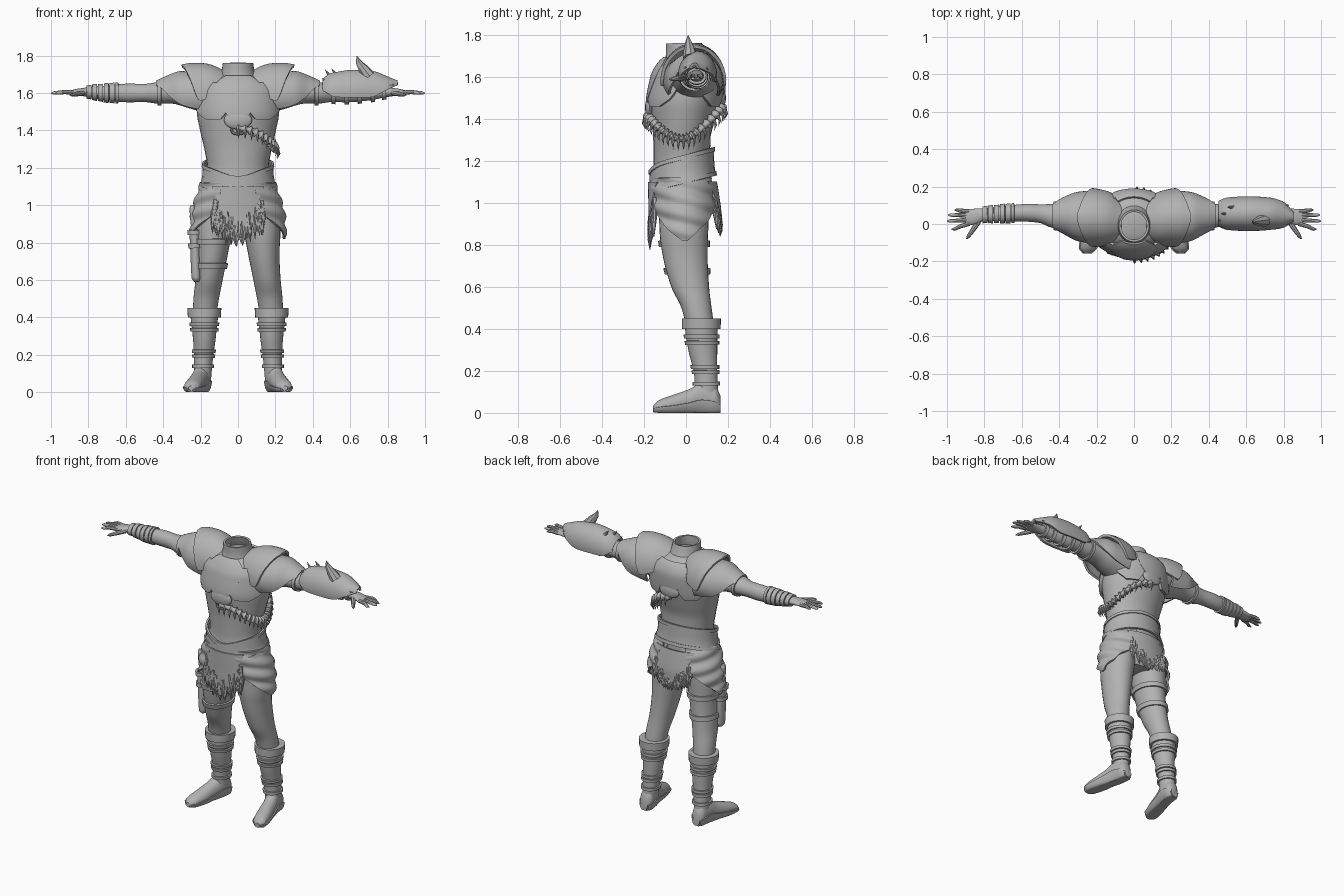
import bpy, bmesh, math, random
from math import sin, cos, radians, pi
from mathutils import Vector

random.seed(4)
if "Cube" in bpy.data.objects:
    bpy.data.objects.remove(bpy.data.objects["Cube"])

grey = bpy.data.materials.new("plain_grey")
grey.use_nodes = True
grey.diffuse_color = (0.45, 0.45, 0.45, 1)
grey.node_tree.nodes["Principled BSDF"].inputs["Base Color"].default_value = (0.45, 0.45, 0.45, 1)


def blend(rows, t):
    """Monotone smooth interpolation of rows whose first value is t."""
    rows = sorted(rows)
    i = max(k for k in range(len(rows) - 1) if k == 0 or rows[k][0] <= t)
    h = rows[i + 1][0] - rows[i][0]
    s = min(1, max(0, (t - rows[i][0]) / h))

    def slope(k, c):
        d = [(rows[j + 1][c] - rows[j][c]) / (rows[j + 1][0] - rows[j][0])
             for j in (k - 1, k) if 0 <= j < len(rows) - 1]
        if len(d) == 1:
            return d[0]
        return 0 if d[0] * d[1] <= 0 else 2 * d[0] * d[1] / (d[0] + d[1])

    return [rows[i][c] * (1 + 2 * s) * (1 - s) ** 2 + rows[i + 1][c] * s * s * (3 - 2 * s)
            + h * s * (1 - s) * (slope(i, c) * (1 - s) - slope(i + 1, c) * s)
            for c in range(1, len(rows[0]))]


def surface(axis, rings):
    """Elliptical tube along an axis; each ring is (t, centre, centre, radius, radius)."""
    def point(t, a, o=0):
        c1, c2, r1, r2 = blend(rings, t)
        u, v = c1 + (r1 + o) * cos(a), c2 + (r2 + o) * sin(a)
        x, y, z = {"x": (t, u, v), "y": (u, t, v), "z": (u, v, t)}[axis]
        return Vector((x, y, max(z, 0.004)))
    point.span = (rings[0][0], rings[-1][0])
    return point


def finish(name, bm, mirror=False, thick=0, flip=False):
    if flip:
        bmesh.ops.scale(bm, vec=(-1, 1, 1), verts=bm.verts)
    bmesh.ops.recalc_face_normals(bm, faces=bm.faces)
    ob = bpy.data.objects.new(name, bpy.data.meshes.new(name))
    bm.to_mesh(ob.data)
    bm.free()
    bpy.context.collection.objects.link(ob)
    ob.data.materials.append(grey)
    if thick:
        m = ob.modifiers.new("thickness", "SOLIDIFY")
        m.thickness, m.offset = thick, 0
    if mirror:
        ob.modifiers.new("mirror", "MIRROR").use_mirror_merge = False
    graph = bpy.context.evaluated_depsgraph_get()
    ob.data = bpy.data.meshes.new_from_object(ob.evaluated_get(graph))
    ob.modifiers.clear()
    ob.data.shade_smooth()
    ob.data.set_sharp_from_angle(angle=radians(42))
    return ob


def patch(name, f, rows, o=0.008, thick=0.012, mirror=False, flip=False, na=28, nt=14, ripple=0):
    """Plate over part of a surface; rows are (t, first angle, last angle)."""
    bm = bmesh.new()
    grid = []
    for i in range(nt + 1):
        t = rows[0][0] + (rows[-1][0] - rows[0][0]) * i / nt
        a0, a1 = blend(rows, t)
        line = []
        for j in range(na + 1):
            a = radians(a0 + (a1 - a0) * j / na)
            line.append(bm.verts.new(f(t, a, o + ripple * sin(t * 75 + a * 3))))
        grid.append(line)
    for p, q in zip(grid, grid[1:]):
        for j in range(na):
            bm.faces.new((p[j], p[j + 1], q[j + 1], q[j]))
    bmesh.ops.remove_doubles(bm, verts=bm.verts, dist=0.0003)
    if not thick:
        bmesh.ops.holes_fill(bm, edges=[e for e in bm.edges if e.is_boundary])
    return finish(name, bm, mirror, thick, flip)


def body(name, f, **kw):
    return patch(name, f, [(f.span[0], 0, 360), (f.span[1], 0, 360)], o=0, thick=0, nt=36, **kw)


def band(name, f, t0, t1, o=0.006, **kw):
    return patch(name, f, [(t0, 0, 360), (t1, 0, 360)], o=o, nt=4, **kw)


def tubes(name, paths, mirror=False, flip=False, sides=8):
    """Tapered round strands; each path is a list of (point, radius)."""
    bm = bmesh.new()
    for path in paths:
        rings = []
        for k, (p, r) in enumerate(path):
            d = Vector(path[min(k + 1, len(path) - 1)][0]) - Vector(path[max(k - 1, 0)][0])
            q = d.to_track_quat("Z", "Y")
            rings.append([bm.verts.new(Vector(p) + q @ Vector((r * cos(2 * pi * j / sides), r * sin(2 * pi * j / sides), 0)))
                          for j in range(sides)])
        for a, b in zip(rings, rings[1:]):
            for j in range(sides):
                bm.faces.new((a[j - 1], a[j], b[j], b[j - 1]))
        bm.faces.new(rings[0])
        bm.faces.new(rings[-1])
    return finish(name, bm, mirror, 0, flip)


def oval(name, centre, size, **kw):
    bm = bmesh.new()
    bmesh.ops.create_uvsphere(bm, u_segments=24, v_segments=14, radius=1)
    bmesh.ops.scale(bm, vec=size, verts=bm.verts)
    bmesh.ops.translate(bm, vec=centre, verts=bm.verts)
    return finish(name, bm, **kw)


# Torso and open neck
torso = surface("z", [(.9, 0, -.01, .14, .1), (1.0, 0, -.015, .195, .135), (1.1, 0, -.02, .195, .142),
                      (1.2, 0, -.02, .165, .135), (1.3, 0, -.02, .18, .136), (1.4, 0, -.012, .203, .152),
                      (1.5, 0, -.003, .22, .167), (1.6, 0, .01, .22, .16), (1.66, 0, .015, .17, .135), (1.7, 0, .01, .09, .09)])
body("torso", torso)
neck = surface("z", [(1.64, 0, .01, .12, .12), (1.7, 0, 0, .085, .09), (1.76, 0, -.01, .075, .08)])
band("neck_collar", neck, 1.65, 1.76, 0)

# Chest and back armour
patch("breast_plate", torso, [(1.46, -100, -80), (1.54, -114, -66), (1.66, -125, -55), (1.69, -120, -60)], o=.014)
patch("chest_plate", torso, [(1.46, -66, -42), (1.5, -74, -22), (1.58, -70, -12), (1.65, -62, -20)], mirror=True, thick=.02)
patch("back_plate", torso, [(1.46, 45, 66), (1.52, 25, 74), (1.6, 15, 75), (1.66, 20, 80)], mirror=True, thick=.02)
patch("spine_plate", torso, [(1.5, 80, 100), (1.56, 68, 112), (1.68, 55, 125)], o=.014)
oval("front_medallion", (0, -.175, 1.455), (.075, .02, .05))
oval("back_medallion", (0, .172, 1.5), (.07, .018, .045))
tubes("pendant_ring", [[((.035 * cos(a), -.172, 1.4 + .02 * sin(a)), .007)
                        for a in [k * pi / 8 for k in range(17)]]])

# Bandolier with beads and teeth around the left flank
chain, teeth = [], []
for k in range(67):
    a = radians(-92 + 184 * k / 66)
    z = 1.305 + (.105 if a < 0 else .15) * abs(sin(a)) ** 2
    p = torso(z, a, .016)
    chain.append((p, .025 if k % 3 == 1 else .014))
    if k % 3 == 1:
        out = Vector((cos(a), sin(a), 0))
        teeth.append([(p + out * .012, .009), (p + out * .024 - Vector((0, 0, .03)), .006),
                      (p + out * .014 - Vector((0, 0, .058)), .001)])
tubes("bandolier", [chain], sides=12)
tubes("bandolier_teeth", teeth)

# Belt, rising toward the back
hips = surface("z", [(.8, 0, -.005, .245, .15), (.95, 0, -.005, .238, .155), (1.05, 0, -.012, .21, .15),
                     (1.15, 0, -.02, .18, .143), (1.28, 0, -.02, .172, .138)])


def waist(t, a, o=0):
    p = hips(t, a, o)
    p.z += .04 * sin(a) - .03 * max(0, -sin(a)) ** 6
    return p


band("belt", waist, 1.1, 1.21, .006)
band("belt_upper_rim", waist, 1.205, 1.225, .012)
band("belt_lower_rim", waist, 1.09, 1.11, .011)

# Draped hip panels and loincloths
patch("hip_panel", hips, [(.82, -4, 4), (.9, -38, 34), (.98, -62, 60), (1.12, -66, 66)], mirror=True, ripple=.006, nt=40)
patch("hip_under_panel", hips, [(.93, -50, 45), (1.12, -72, 76)], o=-.008, mirror=True)
for name, mid, low in (("front", -90, .77), ("back", 90, .83)):
    patch(name + "_loincloth", hips, [(.88, mid - 14, mid + 14), (.93, mid - 25, mid + 25), (1.03, mid - 30, mid + 30),
                                      (1.1, mid - 42, mid + 42)], o=.012)
    fur = []
    for k in range(90):
        s = random.uniform(-1, 1)
        a = radians(mid + 33 * s)
        top = .89 + .12 * abs(s) + random.uniform(-.02, .03)
        drop = (top - low) * random.uniform(.55, 1) * (1 - .35 * abs(s))
        p = hips(top, a, random.uniform(0, .012))
        q = hips(max(top - drop * .55, .8), a, .016)
        q.z = top - drop * .55
        fur.append([(p, .012), (q, .011), (q + Vector((random.uniform(-.012, .012), 0, -drop * .45)), .001)])
    tubes(name + "_fur", fur, sides=6)

# Shoulder armour
inner = surface("x", [(.07, .02, 1.58, .11, .13), (.15, .03, 1.58, .14, .165), (.24, .035, 1.57, .15, .183), (.3, .035, 1.57, .142, .175)])
patch("shoulder_plate", inner, [(.07, 30, 150), (.14, 0, 180), (.2, -5, 185), (.26, 38, 142), (.3, 80, 100)], mirror=True, o=0, thick=.016, nt=24)
outer = surface("x", [(.17, .035, 1.58, .14, .12), (.3, .04, 1.585, .125, .125), (.38, .045, 1.59, .09, .095), (.435, .045, 1.6, .07, .06)])
patch("upper_arm_plate", outer, [(.17, -35, 215), (.28, -25, 205), (.36, -5, 185), (.435, 40, 140)], mirror=True, o=0, thick=.014, nt=20)

# Arms and hands
arm = surface("x", [(.14, .03, 1.58, .12, .1), (.25, .035, 1.6, .1, .085), (.35, .04, 1.605, .075, .062), (.45, .045, 1.6, .062, .055),
                    (.5, .055, 1.6, .05, .048), (.58, .06, 1.6, .047, .05), (.7, .055, 1.6, .04, .04), (.8, .05, 1.605, .034, .026),
                    (.85, .04, 1.605, .042, .019), (.9, .035, 1.6, .043, .013)])
body("arm", arm, mirror=True)
band("sleeve_hem", arm, .41, .43, .005, mirror=True)
fingers = [[((.88, y0, 1.602), .012), ((.93, (y0 + y1) / 2, 1.605), .011), ((x1 - .015, y1, 1.6), .009), ((x1, y1, 1.598), .003)]
           for y0, y1, x1 in ((.068, .075, .96), (.046, .048, .995), (.022, .016, 1.0), (.002, -.028, .975))]
fingers.append([((.83, .015, 1.6), .015), ((.86, -.03, 1.595), .013), ((.885, -.065, 1.59), .01), ((.895, -.08, 1.588), .003)])
tubes("fingers", fingers, mirror=True)

# Right wrist wraps
for k in range(5):
    band("wrist_wrap", arm, .66 + k * .031, .686 + k * .031, .005 + .002 * (k % 2), flip=True)
band("elbow_strap", arm, .64, .655, .004, flip=True)

# Left horned bracer
guard = surface("x", [(.45, .055, 1.6, .06, .065), (.5, .055, 1.6, .08, .1), (.62, .055, 1.605, .086, .112),
                      (.72, .055, 1.605, .08, .105), (.79, .05, 1.61, .066, .075), (.85, .04, 1.63, .02, .03)])
patch("horned_bracer", guard, [(.455, 10, 170), (.52, -12, 192), (.7, -15, 195), (.8, 5, 175), (.85, 20, 160)], o=0, thick=.014, nt=24)
for x in (.5, .57, .64, .71, .77):
    band("bracer_strap", arm, x, x + .022)
tubes("bracer_horn", [[((.7, .02, 1.69), .035), ((.67, .016, 1.73), .027), ((.645, .012, 1.765), .016), ((.635, .01, 1.798), .002)]])
tubes("bracer_spikes", [[((x, y, z), .014), ((x + dx, y, z + dz), .001)] for x, y, z, dx, dz in
                        ((.5, .055, 1.68, -.035, .045), (.48, .02, 1.65, -.03, .03), (.53, .09, 1.69, -.03, .04),
                         (.82, .05, 1.65, .035, .015), (.8, .0, 1.64, .035, .005), (.8, .1, 1.64, .03, 0))])

# Legs
leg = surface("z", [(.4, .18, .07, .062, .065), (.5, .17, .05, .068, .072), (.6, .155, .02, .073, .09),
                    (.75, .137, -.004, .085, .107), (.85, .13, -.01, .097, .115), (.97, .12, -.01, .105, .12)])
body("leg", leg, mirror=True)
for z in (.66, .79):
    band("thigh_strap", leg, z, z + .03, .005, flip=True)

# Boots
boot = surface("z", [(.06, .19, .1, .045, .055), (.17, .185, .095, .05, .055), (.3, .18, .08, .062, .069), (.4, .18, .073, .073, .077),
                     (.45, .18, .073, .076, .078)])
body("boot_shaft", boot, mirror=True)
band("boot_cuff", boot, .4, .45, .006, mirror=True, thick=.018)
for z in (.13, .185, .21, .325, .355):
    band("boot_strap", boot, z, z + .018, .004, mirror=True)
foot = surface("y", [(-.158, .25, .022, .015, .012), (-.13, .246, .03, .042, .03), (-.06, .23, .04, .048, .046),
                     (.02, .212, .055, .046, .06), (.08, .197, .07, .046, .078), (.14, .19, .06, .043, .07), (.165, .19, .04, .024, .038)])
body("foot", foot, mirror=True)
patch("sole", foot, [(-.155, 185, 355), (.163, 185, 355)], o=.004, thick=.007, mirror=True)

# Sheathed knife on the right thigh
sheath = surface("z", [(.59, .222, -.04, .012, .016), (.61, .224, -.04, .024, .032), (.8, .23, -.04, .027, .036), (.87, .232, -.04, .03, .038)])
body("knife_sheath", sheath, flip=True)
for z in (.77, .84):
    band("sheath_band", sheath, z, z + .025, .004, flip=True)
grip = surface("z", [(.86, .234, -.04, .014, .018), (.93, .238, -.04, .018, .021), (.98, .243, -.04, .016, .02), (1.0, .245, -.04, .01, .012)])
body("knife_grip", grip, flip=True)
